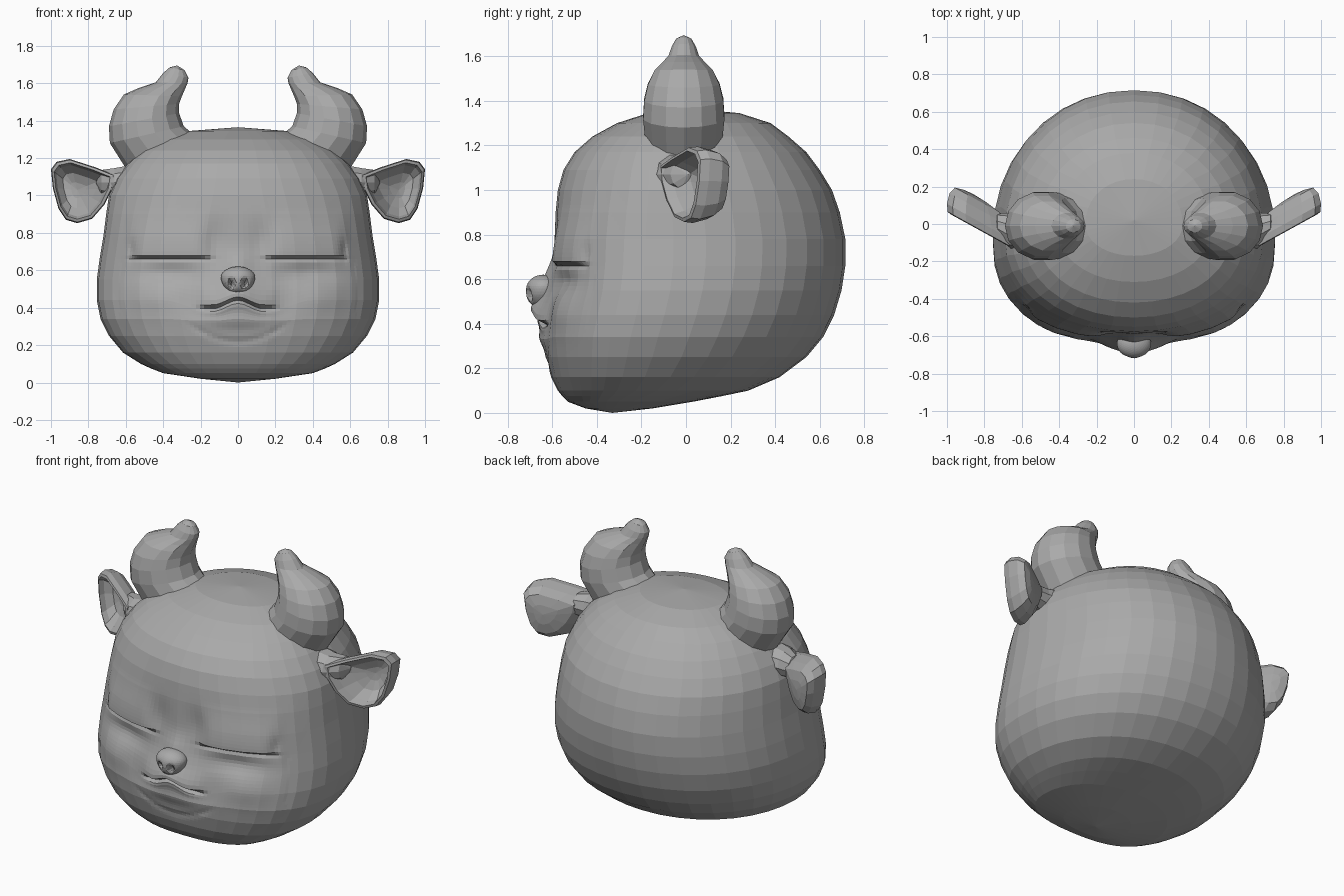
import bpy, bmesh, math
from math import sin, cos, pi, exp

cube = bpy.data.objects.get("Cube")
if cube:
    bpy.data.objects.remove(cube, do_unlink=True)

grey = bpy.data.materials.new("clay grey")
grey.use_nodes = True
tone = (0.4, 0.4, 0.4, 1)
grey.diffuse_color = tone
grey.node_tree.nodes["Principled BSDF"].inputs["Base Color"].default_value = tone


def finish(bm, name):
    bmesh.ops.recalc_face_normals(bm, faces=bm.faces)
    mesh = bpy.data.meshes.new(name)
    bm.to_mesh(mesh)
    bm.free()
    mesh.materials.append(grey)
    obj = bpy.data.objects.new(name, mesh)
    bpy.context.collection.objects.link(obj)
    return obj


def loft(rings, start, end):
    """Skin closed rings of equal length, closed by a point at each end."""
    bm = bmesh.new()
    loops = [[bm.verts.new(p) for p in ring] for ring in rings]
    n = len(loops[0])
    for a, b in zip(loops, loops[1:]):
        for i in range(n):
            j = (i + 1) % n
            bm.faces.new((a[i], a[j], b[j], b[i]))
    for pole, loop in ((start, loops[0]), (end, loops[-1])):
        tip = bm.verts.new(pole)
        for i in range(n):
            bm.faces.new((tip, loop[i], loop[(i + 1) % n]))
    return bm


def bump(x, z, cx, cz, sx, sz):
    return exp(-((x - cx) / sx) ** 2 - ((z - cz) / sz) ** 2)


def step(a, b, v):
    t = min(1, max(0, (v - a) / (b - a)))
    return t * t * (3 - 2 * t)


# Head levels: height, half width, front y, back y
LEVELS = [
    (.02, .2, -.45, -.15), (.05, .4, -.53, .03), (.075, .465, -.555, .16),
    (.1, .52, -.575, .28), (.16, .615, -.605, .42), (.25, .69, -.63, .54),
    (.34, .735, -.64, .615), (.44, .755, -.625, .665), (.55, .755, -.605, .698),
    (.66, .74, -.595, .715), (.78, .72, -.59, .715), (.9, .705, -.585, .69),
    (1.0, .69, -.575, .655), (1.09, .65, -.55, .6), (1.17, .59, -.5, .54),
    (1.24, .52, -.42, .46), (1.3, .41, -.31, .38), (1.345, .26, -.17, .24)]


def head_ring(z, w, front, back, n=36):
    """Squarish in front at cheek height, rounder at the forehead and back."""
    mid = front + 0.41 * (back - front)
    ring = []
    for i in range(n):
        c, s = cos(2 * pi * i / n), sin(2 * pi * i / n)
        power = 2.45 - .4 * step(.75, 1.1, z) if s < 0 else 2.1
        depth = mid - front if s < 0 else back - mid
        ring.append((math.copysign(abs(c) ** (2 / power), c) * w,
                     mid + math.copysign(abs(s) ** (2 / power), s) * depth, z))
    return ring


def relief(x, z):
    """Outward height of eyelids, cheeks, muzzle, mouth and chin fold."""
    across = step(.1, .24, x) * (1 - step(.52, .61, x))
    upper = step(.662, .678, z)
    lid = across * upper * (1 - step(.7, .94, z)) * .022
    slit = -.012 * across * exp(-((z - .66) / .012) ** 2)
    under = -.028 * bump(x, z, .36, .59, .17, .055) * (1 - upper)
    lash = -.012 * bump(x, z, .57, .71, .018, .05)
    cheek = .015 * bump(x, z, .45, .45, .13, .08)
    socket = -.015 * bump(x, z, .13, .76, .07, .1)
    muzzle = .06 * bump(x, z, 0, .48, .16, .1) + .025 * bump(x, z, 0, .62, .07, .07)
    mouth = (1 - step(.12, .24, x)) * (
        .018 * step(.44, .455, z) * (1 - step(.46, .54, z))
        - .025 * exp(-((z - .44) / .012) ** 2))
    chin = .012 * bump(x, z, 0, .33, .15, .04)
    fold = -.005 * exp(-((z - .22 - 1.4 * x * x) / .02) ** 2) * (1 - step(.18, .3, x))
    return lid + slit + under + lash + cheek + socket + muzzle + mouth + chin + fold


# Head with a finely cut and sculpted face
bm = loft([head_ring(*level) for level in LEVELS], (0, -.33, 0), (0, .02, 1.365))
face = [f for f in bm.faces if f.calc_center_median().y < -.2
        and .16 < f.calc_center_median().z < 1.0 and abs(f.calc_center_median().x) < .66]
edges = list({e for f in face for e in f.edges})
bmesh.ops.subdivide_edges(bm, edges=edges, cuts=5, use_grid_fill=True)
for v in bm.verts:
    x, y, z = v.co
    if y < -.25 and .16 < z < 1.0 and abs(x) < .63:
        v.co.y -= relief(abs(x), z)
        # Curve the rows round the mouth
        v.co.z -= .045 * step(0, .13, abs(x)) * (1 - step(.2, .4, abs(x))) \
            * exp(-((z - .44) / .08) ** 2)
finish(bm, "head")

# Nose pad with two hollow nostrils
bm = bmesh.new()
bmesh.ops.create_icosphere(bm, subdivisions=4, radius=1)
for v in bm.verts:
    x, y, z = v.co
    narrow = .075 + .02 * step(-.7, .4, z)
    hole = bump(abs(x), z, .42, -.2, .17, .24) if y < 0 else 0
    v.co = (x * narrow, -.64 + y * .078 + hole * .04,
            .545 + math.copysign(abs(z) ** .85, z) * .075)
finish(bm, "nose")

# Horn levels: inner x, z, outer x, z, half depth
HORN = [(.23, 1.32, .59, 1.13, .175), (.29, 1.37, .685, 1.28, .187),
        (.315, 1.44, .69, 1.37, .182), (.315, 1.49, .665, 1.46, .165),
        (.3, 1.53, .61, 1.54, .135), (.285, 1.565, .53, 1.575, .1),
        (.27, 1.6, .44, 1.605, .07), (.265, 1.63, .4, 1.655, .055),
        (.285, 1.67, .365, 1.685, .035)]
# Ear outline seen from the front
EAR = [(.66, 1.11), (.76, 1.15), (.9, 1.195), (.97, 1.18), (1.0, 1.14), (.99, 1.04),
       (.96, .93), (.92, .87), (.86, .852), (.78, .875), (.715, .95), (.67, 1.04)]
# Ear shells from the back over the rim into the cup: scale, setback
SHELLS = [(.35, .17), (.7, .155), (.9, .11), (1, .045), (.97, .005),
          (.88, .0), (.8, .04), (.55, .095), (.25, .115)]


def ear_point(side, x, z, scale, back):
    x, z = .86 + (x - .86) * scale, 1.03 + (z - 1.03) * scale
    return (side * x, -.13 + .55 * (x - .65) + back, z)


for side, word in ((1, "left"), (-1, "right")):
    rings = []
    for xi, zi, xo, zo, depth in HORN:
        ring = []
        for k in range(14):
            c, s = cos(2 * pi * k / 14), sin(2 * pi * k / 14)
            t = .5 + .5 * c
            ring.append((side * (xi + (xo - xi) * t), -.01 + s * depth, zi + (zo - zi) * t))
        rings.append(ring)
    finish(loft(rings, (side * .41, -.01, 1.2), (side * .325, -.01, 1.695)), word + "_horn")

    rings = [[ear_point(side, x, z, s, b) for x, z in EAR] for s, b in SHELLS]
    finish(loft(rings, ear_point(side, .86, 1.03, 1, .175),
                ear_point(side, .86, 1.03, 1, .12)), word + "_ear")

    # Stalk joining the ear to the head
    rings = [[(side * x, y + ry * cos(k * pi / 5), z + rz * sin(k * pi / 5)) for k in range(10)]
             for x, y, z, ry, rz in ((.56, -.04, 1.07, .12, .1), (.66, -.035, 1.07, .095, .08),
                                     (.73, -.005, 1.07, .065, .07))]
    finish(loft(rings, (side * .5, -.03, 1.07), (side * .76, .01, 1.07)), word + "_ear_stalk")
